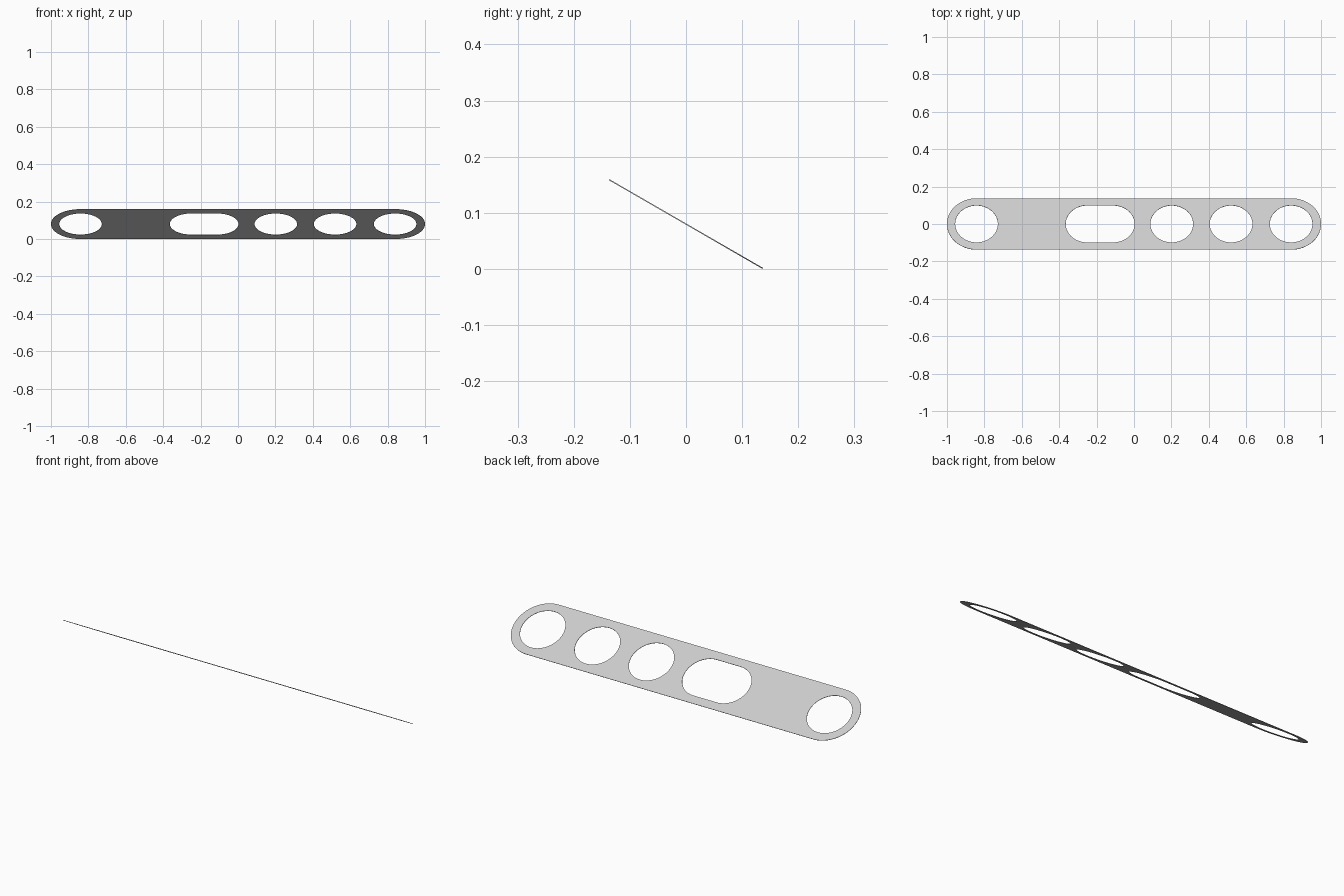
import bpy
import bmesh
from math import sin, cos, pi, radians
from mathutils import Vector

cube = bpy.data.objects.get("Cube")
if cube:
    bpy.data.objects.remove(cube, do_unlink=True)

TILT = radians(30)
THICKNESS = 0.002
END_RADIUS = 0.158
HOLE_RADIUS = 0.114
END_X = 1 - END_RADIUS
STEPS = 32  # segments per half circle

grey = bpy.data.materials.new("plain grey")
grey.use_nodes = True
colour = (0.6, 0.6, 0.6, 1)
grey.diffuse_color = colour
grey.node_tree.nodes["Principled BSDF"].inputs["Base Color"].default_value = colour


def add_slot(bm, x0, x1, radius):
    """Closed rounded outline around the centres x0 and x1 (a circle if equal)."""
    points = []
    for cx, start in ((x1, -pi / 2), (x0, pi / 2)):
        last = STEPS + 1 if x1 > x0 else STEPS
        for i in range(last):
            a = start + pi * i / STEPS
            points.append((cx + radius * cos(a), radius * sin(a), 0))
    verts = [bm.verts.new(p) for p in points]
    for a, b in zip(verts, verts[1:] + verts[:1]):
        bm.edges.new((a, b))


# Flat strap outline with four round holes and one slot
bm = bmesh.new()
add_slot(bm, -END_X, END_X, END_RADIUS)
for x in (-END_X, 0.202, 0.519, 0.84):
    add_slot(bm, x, x, HOLE_RADIUS)
add_slot(bm, -0.251, -0.111, HOLE_RADIUS)
bmesh.ops.triangle_fill(bm, use_beauty=True, edges=bm.edges[:], normal=Vector((0, 0, 1)))
for face in bm.faces:
    face.normal_update()
    if face.normal.z < 0:
        face.normal_flip()
mesh = bpy.data.meshes.new("perforated_strap")
bm.to_mesh(mesh)
bm.free()
mesh.materials.append(grey)

# Thin plate, leaning down towards the back
strap = bpy.data.objects.new("perforated_strap", mesh)
bpy.context.collection.objects.link(strap)
strap.rotation_euler.x = -TILT
strap.location.z = END_RADIUS * sin(TILT) + THICKNESS / 2 * cos(TILT)
solid = strap.modifiers.new("thickness", 'SOLIDIFY')
solid.thickness = THICKNESS
solid.offset = 0
